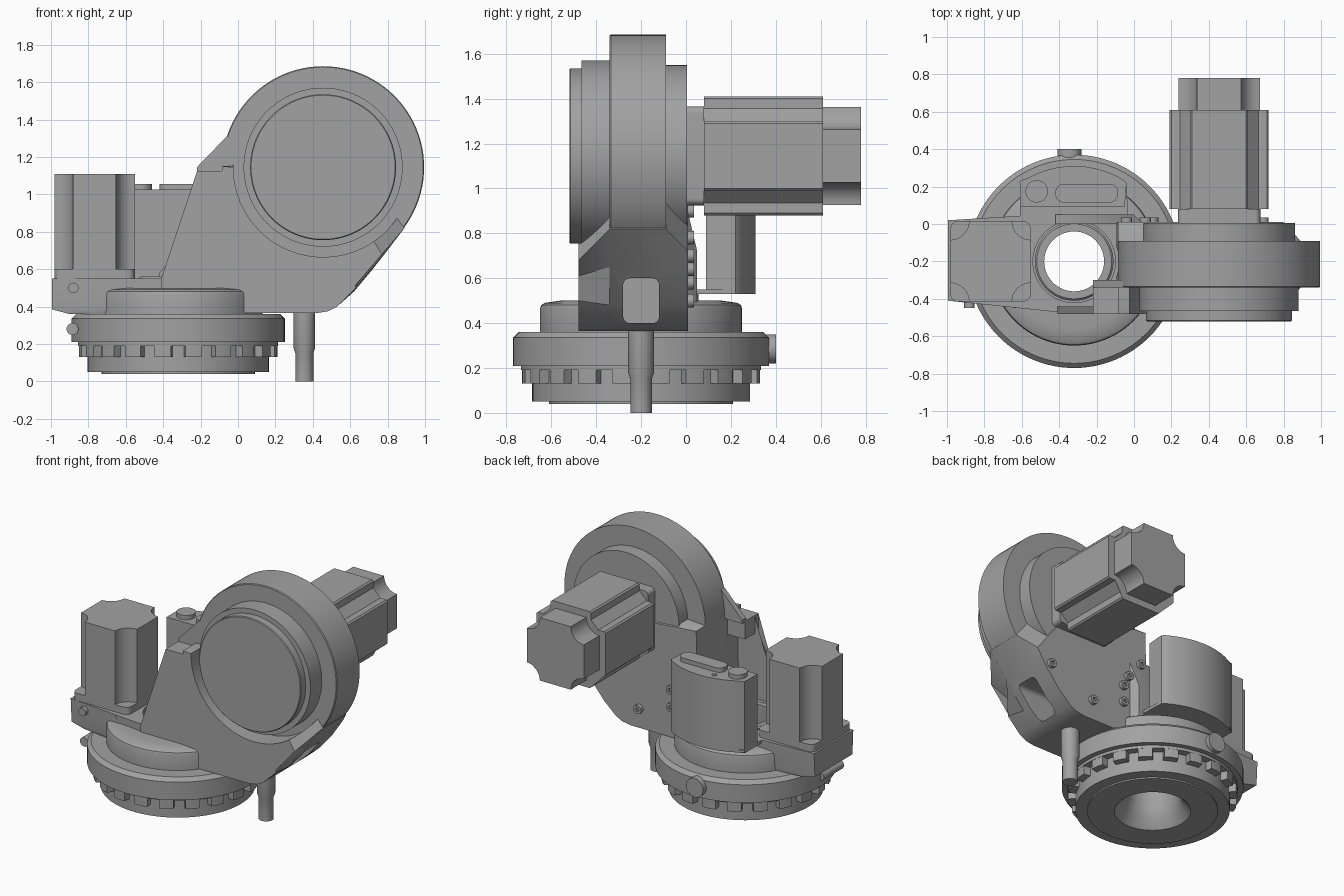
import bpy, bmesh
from math import sin, cos, pi, radians
from mathutils import Vector, Matrix

if "Cube" in bpy.data.objects:
    bpy.data.objects.remove(bpy.data.objects["Cube"])

grey = bpy.data.materials.new("plain grey")
grey.use_nodes = True
colour = (0.36, 0.36, 0.36, 1)
grey.diffuse_color = colour
grey.node_tree.nodes["Principled BSDF"].inputs["Base Color"].default_value = colour

BASE = (-0.32, -0.2)     # vertical axis of the base (x, y)
DRUM = (0.455, 1.145)    # horizontal axis of the drum (x, z)
parts = []


def place(axis, u, v, w):
    """Map profile coordinates u, v and depth w to space."""
    return {"z": (u, v, w), "y": (u, w, v), "x": (w, u, v)}[axis]


def finish(name, bm):
    bmesh.ops.recalc_face_normals(bm, faces=bm.faces)
    mesh = bpy.data.meshes.new(name)
    bm.to_mesh(mesh)
    bm.free()
    obj = bpy.data.objects.new(name, mesh)
    bpy.context.collection.objects.link(obj)
    mesh.materials.append(grey)
    parts.append(obj)
    return obj


def loft(name, sections, axis="y"):
    """Skin equal-length outlines, each given as (depth, points)."""
    bm = bmesh.new()
    rings = [[bm.verts.new(place(axis, u, v, w)) for u, v in pts] for w, pts in sections]
    n = len(rings[0])
    for a, b in zip(rings, rings[1:]):
        for i in range(n):
            j = (i + 1) % n
            bm.faces.new((a[i], a[j], b[j], b[i]))
    bm.faces.new(rings[0])
    bm.faces.new(rings[-1])
    bmesh.ops.triangulate(bm, faces=[f for f in bm.faces if len(f.verts) > 4])
    return finish(name, bm)


def prism(name, pts, lo, hi, axis="z"):
    return loft(name, [(lo, pts), (hi, pts)], axis)


def circle(c, r, n=64):
    return [(c[0] + r * cos(2 * pi * i / n), c[1] + r * sin(2 * pi * i / n)) for i in range(n)]


def rod(name, c, r, lo, hi, axis="z", n=32):
    return prism(name, circle(c, r, n), lo, hi, axis)


def turned(name, c, steps, axis="z", n=96):
    """Solid of revolution from (depth, radius) steps."""
    return loft(name, [(w, circle(c, r, n)) for w, r in steps], axis)


def rect(u0, u1, v0, v1):
    return [(u0, v0), (u1, v0), (u1, v1), (u0, v1)]


def rounded(u0, u1, v0, v1, r, n=6):
    pts = []
    for k, (u, v) in enumerate([(u1 - r, v1 - r), (u0 + r, v1 - r), (u0 + r, v0 + r), (u1 - r, v0 + r)]):
        for i in range(n + 1):
            a = pi / 2 * (k + i / n)
            pts.append((u + r * cos(a), v + r * sin(a)))
    return pts


def four_corners(c, corner):
    """Repeat one corner outline in all four quadrants."""
    pts = []
    for k in range(4):
        for u, v in corner:
            for _ in range(k):
                u, v = -v, u
            pts.append((c[0] + u, c[1] + v))
    return pts


def scooped(c, half, flat, n=8):
    r = half - flat
    return four_corners(c, [(half - r * sin(pi / 2 * i / n), half - r * cos(pi / 2 * i / n))
                            for i in range(n + 1)])


def cut(obj, cutter):
    cutter.hide_render = True
    mod = obj.modifiers.new("cut", "BOOLEAN")
    mod.operation, mod.solver, mod.object = "DIFFERENCE", "EXACT", cutter
    bpy.context.view_layer.objects.active = obj
    bpy.ops.object.modifier_apply(modifier=mod.name)
    parts.remove(cutter)
    bpy.data.objects.remove(cutter)


# Stepped round base with a flared bore through it
base = turned("round_base", BASE, [
    (0.04, 0.41), (0.05, 0.41), (0.05, 0.485), (0.19, 0.485), (0.19, 0.535), (0.21, 0.535),
    (0.21, 0.57), (0.335, 0.57), (0.36, 0.545), (0.36, 0.45), (0.465, 0.45), (0.48, 0.445),
    (0.49, 0.43), (0.5, 0.36), (0.5, 0.21), (0.55, 0.21), (0.56, 0.2)])
cut(base, turned("bore_cutter", BASE, [(0.0, 0.27), (0.04, 0.24), (0.1, 0.19), (0.18, 0.16), (0.7, 0.16)]))

# Ring of clamping lugs
for i in range(20):
    lug = prism("base_lug", [(0.46, -0.045), (0.53, -0.045), (0.535, 0), (0.53, 0.045), (0.46, 0.045)], 0.13, 0.2)
    lug.data.transform(Matrix.Translation((*BASE, 0)) @ Matrix.Rotation(radians(18 * i + 9), 4, "Z"))

# Base fittings
rod("base_knob", (-0.345, 0.285), 0.065, 0.3, 0.4, "y")
rod("base_clamp_screw", (-0.885, 0.28), 0.032, -0.42, -0.2, "y", 16)
turned("support_peg", (0.355, -0.2), [(0, 0.048), (0.15, 0.048), (0.18, 0.058), (0.4, 0.058)], n=32)

# Deck carrying the upright motor
deck = loft("motor_deck", [
    (0.36, [(-0.9, -0.4), (-0.42, -0.465), (0, -0.465), (0, 0.02), (-0.42, 0.05), (-0.9, 0.01)]),
    (0.385, [(-0.995, -0.4), (-0.42, -0.47), (0, -0.47), (0, 0.02), (-0.42, 0.055), (-0.995, 0.01)]),
    (0.55, [(-0.995, -0.41), (-0.42, -0.47), (0, -0.47), (0, 0.02), (-0.42, 0.055), (-0.995, 0.02)])], "z")
cut(deck, rod("deck_cutter", BASE, 0.22, 0.2, 0.8, n=64))
for x, z, r in [(-0.88, 0.5, 0.028), (-0.63, 0.525, 0.015)]:
    rod("deck_screw", (x, z), r, -0.45, -0.41, "y", 16)

# Upright motor
c = (-0.767, -0.2)
prism("upright_motor_flange", rounded(-0.982, -0.552, -0.415, 0.015, 0.04), 0.55, 0.6)
prism("upright_motor", scooped(c, 0.215, 0.115), 0.6, 1.11)

# Arm body, thick at the foot and ramping in towards the drum
foot = [(-0.1, 0.365), (0.42, 0.365), (0.48, 0.375), (0.53, 0.4)]
top = [(-0.085, 1.15)]
front = foot + [(0.63, 0.5), (0.59, 0.61), (0.77, 0.68), (0.5, 1.1)] + top
middle = foot + [(0.62, 0.48), (0.76, 0.65), (0.89, 0.82), (0.6, 1.2)] + top
rear = foot + [(0.62, 0.48), (0.72, 0.6), (0.8, 0.72), (0.5, 1.1)] + top
arm = loft("arm_body", [(-0.48, front), (-0.34, middle), (-0.09, middle), (0.01, rear)])
cut(arm, rod("drum_cutter", DRUM, 0.48, -0.6, -0.339, "y", 96))
cut(arm, rod("hole_cutter", BASE, 0.24, 0.2, 1.5, n=64))
cut(arm, prism("pocket_cutter", rounded(-0.28, -0.12, 0.4, 0.6, 0.03), 0.42, 1.0, "x"))

# Gusset webs joining arm and deck
prism("front_web", [(-0.41, 0.5), (-0.41, 0.55), (-0.22, 1.0), (-0.22, 1.12), (-0.08, 1.12), (-0.08, 0.5)],
      -0.48, -0.44, "y")
prism("front_web_ledge", rect(-0.22, -0.07, 1.0, 1.125), -0.48, -0.33, "y")
prism("drum_gusset", [(-0.22, 1.12), (-0.22, 1.145), (-0.06, 1.31), (0, 1.31), (0, 1.12)], -0.34, -0.3, "y")
loft("rear_web", [(0.0, [(-0.42, 0.4), (-0.42, 0.58), (-0.12, 0.93), (0.05, 0.93), (0.05, 0.4)]),
                  (0.05, [(-0.42, 0.4), (-0.42, 0.56), (-0.14, 0.72), (0, 0.72), (0, 0.4)])])

# Horizontal drum with stepped caps
turned("drum", DRUM, [(-0.52, 0.385), (-0.515, 0.39), (-0.465, 0.39), (-0.465, 0.425), (-0.34, 0.425),
                      (-0.34, 0.535), (-0.335, 0.54), (-0.09, 0.54), (-0.09, 0.405), (0.005, 0.405)], "y")

# Rear motor: neck, notched body and end cap
prism("rear_motor_neck", rounded(0.235, 0.675, 0.925, 1.365, 0.03), 0, 0.08, "y")
notch = [(0.265, 0.145), (0.255, 0.155), (0.21, 0.155), (0.155, 0.21), (0.155, 0.255), (0.145, 0.265)]
prism("rear_motor_body", four_corners(DRUM, notch), 0.08, 0.61, "y")
prism("rear_motor_cap", scooped(DRUM, 0.218, 0.118), 0.6, 0.78, "y")

# Curved control box with top fittings
arc = [(BASE[0] + 0.51 * cos(radians(a)), BASE[1] + 0.51 * sin(radians(a))) for a in range(59, 126, 6)]
box = [(-0.61, 0.09), (-0.05, 0.09), (-0.04, 0.22)] + arc + [(-0.61, 0.23)]
prism("control_box", box, 0.55, 1.025)
prism("control_box_floor", [(-0.61, 0.0), (-0.03, 0.0)] + box[2:], 0.53, 0.55)
rod("box_button", (-0.52, 0.175), 0.06, 1.02, 1.055)
rod("box_light", (-0.395, 0.255), 0.016, 1.02, 1.03, n=16)
prism("box_socket_cover", rounded(-0.42, -0.085, 0.115, 0.215, 0.045), 1.02, 1.055)

# Socket screws on the back of the arm
for x, z in [(-0.04, 0.9), (0.06, 0.78), (0.1, 0.7), (0.1, 0.58), (0.35, 0.5), (0.69, 0.64)]:
    screw = rod("arm_screw", (x, z), 0.03, 0.0, 0.035, "y", 16)
    cut(screw, rod("socket_cutter", (x, z), 0.014, 0.02, 0.05, "y", 6))

# Smooth round surfaces, keep edges crisp
bpy.ops.object.select_all(action="DESELECT")
for obj in parts:
    obj.select_set(True)
bpy.context.view_layer.objects.active = parts[0]
bpy.ops.object.shade_smooth_by_angle(angle=radians(30))
